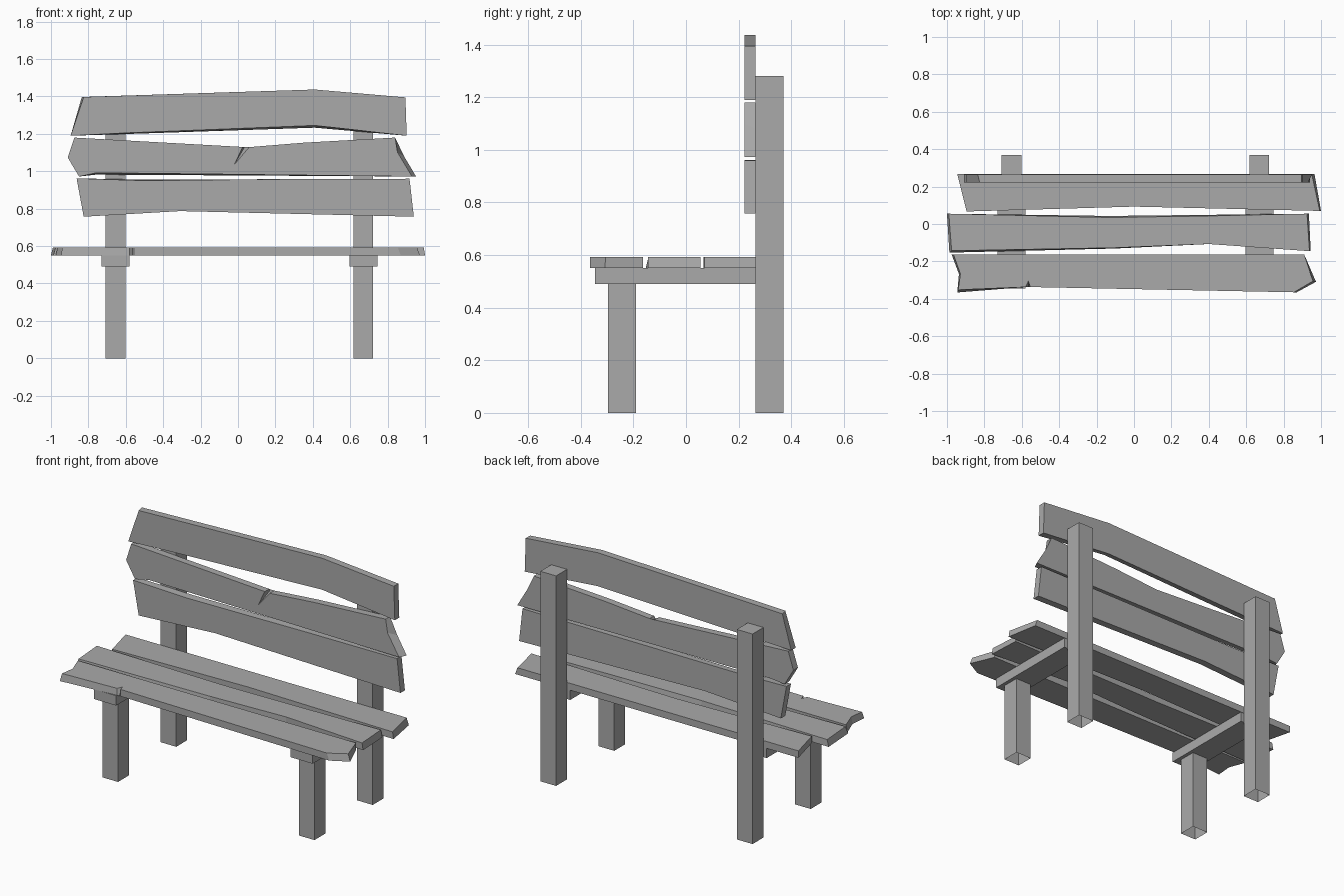
import bpy
import bmesh

if "Cube" in bpy.data.objects:
    bpy.data.objects.remove(bpy.data.objects["Cube"], do_unlink=True)

GREY = (0.4, 0.4, 0.4, 1.0)
wood = bpy.data.materials.new("grey_wood")
wood.use_nodes = True
wood.diffuse_color = GREY
wood.node_tree.nodes["Principled BSDF"].inputs["Base Color"].default_value = GREY


def finish(name, bm):
    bmesh.ops.recalc_face_normals(bm, faces=bm.faces[:])
    mesh = bpy.data.meshes.new(name)
    bm.to_mesh(mesh)
    bm.free()
    mesh.materials.append(wood)
    obj = bpy.data.objects.new(name, mesh)
    bpy.context.collection.objects.link(obj)


def box(name, x, y, z, open_base=False):
    """Beam between (min, max) pairs; posts have no base face."""
    bm = bmesh.new()
    bmesh.ops.create_cube(bm, size=1)
    for v in bm.verts:
        v.co = [r[0] if c < 0 else r[1] for c, r in zip(v.co, (x, y, z))]
    bmesh.ops.recalc_face_normals(bm, faces=bm.faces[:])
    if open_base:
        base = min(bm.faces, key=lambda f: f.calc_center_median().z)
        bmesh.ops.delete(bm, geom=[base], context="FACES_ONLY")
    finish(name, bm)


def plank(name, outline, place_show, place_hide):
    """Board with a shown outline; a point's optional third and fourth
    values shift its partner on the hidden side, slanting the edge."""
    bm = bmesh.new()
    pts = [(*p, 0, 0)[:4] for p in outline]
    show = [bm.verts.new(place_show(u, v)) for u, v, du, dv in pts]
    hide = [bm.verts.new(place_hide(u + du, v + dv)) for u, v, du, dv in pts]
    bm.faces.new(show)
    bm.faces.new(hide[::-1])
    for i in range(len(pts)):
        j = (i + 1) % len(pts)
        bm.faces.new((show[j], show[i], hide[i], hide[j]))
    finish(name, bm)


def seat_plank(name, outline):
    plank(name, outline, lambda u, v: (u, v, 0.592), lambda u, v: (u, v, 0.55))


def back_plank(name, outline):
    plank(name, outline, lambda u, v: (u, 0.222, v), lambda u, v: (u, 0.265, v))


# Posts and seat rails
for side, x in (("right", -0.655), ("left", 0.67)):
    span = (x - 0.053, x + 0.053)
    box(side + "_front_leg", span, (-0.296, -0.19), (0, 0.49), True)
    box(side + "_rear_post", span, (0.265, 0.37), (0, 1.28), True)
    box(side + "_seat_rail", (x - 0.075, x + 0.075), (-0.345, 0.265), (0.49, 0.55))

# Rough seat boards
seat_plank("rear_seat_board", [
    (-0.945, 0.267), (0.95, 0.267, 0.015), (0.993, 0.07, 0.007),
    (0, 0.093), (-0.895, 0.067)])
seat_plank("middle_seat_board", [
    (-0.99, 0.055, -0.01), (-0.13, 0.035, 0, 0.008), (0.4, 0.043, 0, 0.006),
    (0.925, 0.055, 0.01), (0.938, -0.145, 0.007), (0.4, -0.107),
    (-0.1, -0.127, 0, -0.004), (-0.975, -0.143, -0.012, -0.01)])
seat_plank("front_seat_board", [
    (-0.965, -0.163, -0.01), (0.91, -0.163), (0.957, -0.305, 0.016, -0.004),
    (0.855, -0.365, 0.015), (-0.555, -0.337), (-0.565, -0.305, 0, -0.032),
    (-0.58, -0.337), (-0.94, -0.352, -0.005, -0.014), (-0.928, -0.267, -0.008)])

# Rough backrest boards
back_plank("top_back_board", [
    (-0.825, 1.397, -0.01), (0.41, 1.437), (0.895, 1.395), (0.902, 1.19),
    (0.41, 1.245, 0, -0.012), (-0.6, 1.205, 0, -0.006), (-0.895, 1.19)])
back_plank("middle_back_board", [
    (-0.875, 1.18), (0.025, 1.13), (-0.02, 1.035, 0.055, 0.094), (0.06, 1.129),
    (0.355, 1.153), (0.84, 1.18), (0.853, 1.1, 0.035, -0.02),
    (0.93, 0.972, 0.022), (-0.757, 0.992, 0, -0.01), (-0.85, 0.972),
    (-0.91, 1.073)])
back_plank("lower_back_board", [
    (-0.863, 0.962), (-0.5, 0.95, 0, 0.005), (0.3, 0.958), (0.917, 0.96),
    (0.94, 0.757), (-0.31, 0.787), (-0.825, 0.757)])
